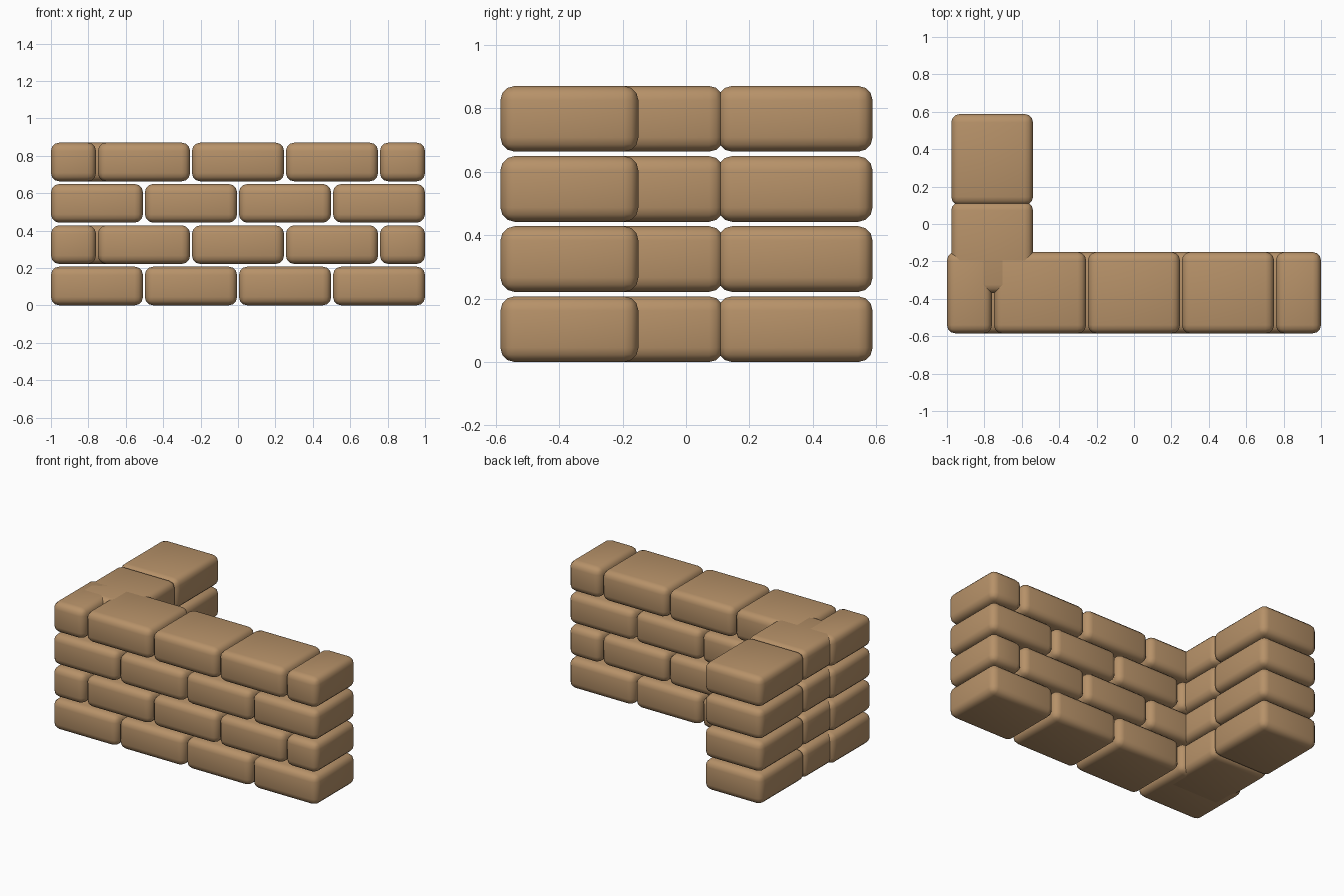
import bpy
import bmesh

if "Cube" in bpy.data.objects:
    bpy.data.objects.remove(bpy.data.objects["Cube"])

BEVEL = 0.045
HEIGHT = 0.207
PITCH = 0.221          # course spacing
FRONT_Y = (-0.585, -0.15)
WING_X = (-0.977, -0.54)

sandstone = bpy.data.materials.new("sandstone")
sandstone.diffuse_color = (0.47, 0.285, 0.14, 1)
sandstone.use_nodes = True
sandstone.node_tree.nodes["Principled BSDF"].inputs["Base Color"].default_value = sandstone.diffuse_color


def brick(name, xs, ys, z):
    """Rounded block spanning the given x and y ranges, resting at height z."""
    bm = bmesh.new()
    bmesh.ops.create_cube(bm, size=1)
    for v in bm.verts:
        v.co.x = xs[1] if v.co.x > 0 else xs[0]
        v.co.y = ys[1] if v.co.y > 0 else ys[0]
        v.co.z = z + HEIGHT if v.co.z > 0 else z
    bmesh.ops.bevel(bm, geom=bm.edges[:], offset=BEVEL, segments=3,
                    profile=0.5, affect='EDGES')
    for f in bm.faces:
        f.smooth = True
    mesh = bpy.data.meshes.new(name)
    bm.to_mesh(mesh)
    bm.free()
    mesh.materials.append(sandstone)
    obj = bpy.data.objects.new(name, mesh)
    bpy.context.collection.objects.link(obj)


# Joint positions along the long wall: whole courses and staggered courses
whole = [-1.005, -0.503, 0, 0.503, 1.005]
staggered = [-1.005, -0.754, -0.251, 0.251, 0.754, 1.005]

for row in range(4):
    z = row * PITCH
    joints = staggered if row % 2 else whole
    # Long front wall
    for a, b in zip(joints, joints[1:]):
        brick("front_wall_brick", (a + 0.005, b - 0.005), FRONT_Y, z)
    # Short return wall at the left, its inner brick set into the front wall
    brick("return_wall_inner_brick", WING_X, (-0.37, 0.118), z)
    brick("return_wall_end_brick", WING_X, (0.1, 0.588), z)
